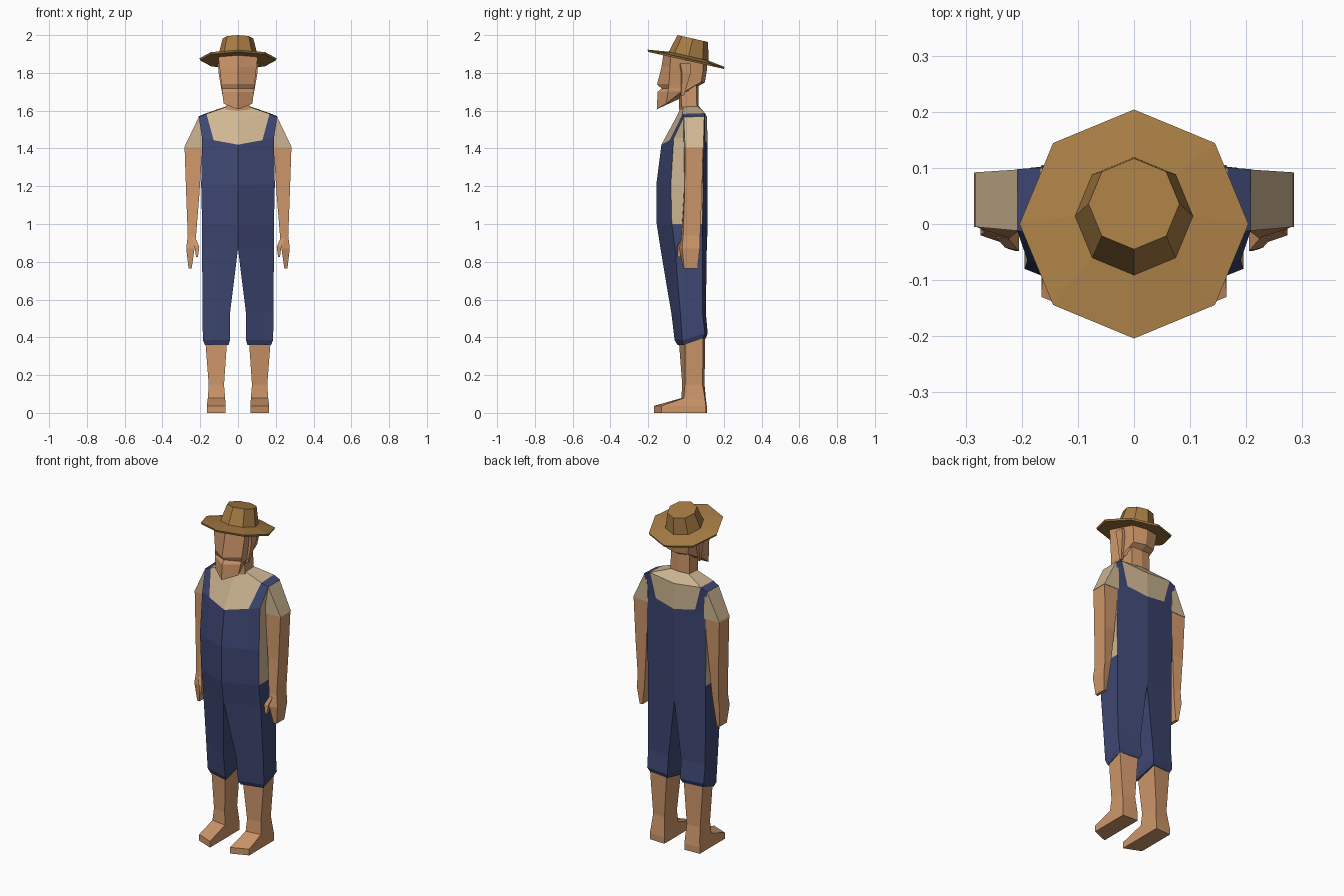
import bpy, bmesh, math


def material(name, rgb):
    m = bpy.data.materials.new(name)
    m.diffuse_color = (*rgb, 1)
    return m


SKIN = material("skin", (0.62, 0.31, 0.145))
SHIRT = material("cream shirt", (0.62, 0.47, 0.29))
DENIM = material("blue denim", (0.048, 0.063, 0.17))
STRAW = material("brown straw", (0.38, 0.20, 0.057))


def finish(name, bm, mats):
    bmesh.ops.remove_doubles(bm, verts=bm.verts, dist=0.0005)
    bmesh.ops.recalc_face_normals(bm, faces=bm.faces)
    me = bpy.data.meshes.new(name)
    bm.to_mesh(me)
    bm.free()
    for m in mats:
        me.materials.append(m)
    ob = bpy.data.objects.new(name, me)
    bpy.context.collection.objects.link(ob)
    return ob


def ring(zf, zb, xi, xo, fi, fo, bo, bi, dz=0.0, back=1.0):
    """Right-half section: inner front, outer front, outer back, inner back."""
    return [(xi, fi, zf), (xo, fo, zf + dz), (xo * back, bo, zb + dz), (xi, bi, zb)]


def with_strap(r, t=0.68):
    """Add strap-edge points on the front and back edges of a section."""
    mix = lambda a, b: tuple(p + (q - p) * t for p, q in zip(a, b))
    a, b, c, d = r
    return [a, mix(a, b), b, c, mix(d, c), d]


def loft(name, rings, mats, rule=lambda i, j: 0):
    """Skin the half sections together and mirror them across x = 0."""
    bm = bmesh.new()
    for s in (1, -1):
        vs = [[bm.verts.new((s * x, y, z)) for x, y, z in r] for r in rings]
        n = len(vs[0])
        for i in range(len(vs) - 1):
            for j in range(n):
                k = (j + 1) % n
                quad = [vs[i][j], vs[i][k], vs[i + 1][k], vs[i + 1][j]]
                if all(abs(v.co.x) < 1e-6 for v in quad):
                    continue
                bm.faces.new(quad).material_index = rule(i, j)
        bm.faces.new(vs[0]).material_index = rule(0, 0)
        bm.faces.new(vs[-1]).material_index = rule(len(vs) - 2, 0)
    return finish(name, bm, mats)


# Torso and trousers: denim with shirt side panels, yoke and straps
body = [with_strap(ring(*r)) for r in (
    (0.36, 0.395, 0.05, 0.175, -0.045, -0.012, 0.09, 0.105),
    (0.385, 0.42, 0.042, 0.186, -0.06, -0.02, 0.10, 0.115),
    (0.53, 0.53, 0.042, 0.188, -0.078, -0.03, 0.088, 0.105),
    (0.87, 0.87, 0.0, 0.19, -0.135, -0.058, 0.088, 0.11),
    (1.0, 1.0, 0.0, 0.19, -0.155, -0.075, 0.087, 0.115),
    (1.21, 1.21, 0.0, 0.195, -0.157, -0.08, 0.09, 0.115),
    (1.42, 1.42, 0.0, 0.19, -0.13, -0.065, 0.092, 0.115, 0.035))]
fm, bmid = (0.167, -0.018, 1.583), (0.167, 0.10, 1.587)
f0, b0 = (0, -0.06, 1.55), (0, 0.11, 1.57)
body += [
    [f0, fm, (0.208, -0.012, 1.566), (0.208, 0.098, 1.57), bmid, b0],
    [f0, fm, fm, bmid, bmid, b0],
    [(0, -0.035, 1.60)] + [(0.062, -0.015, 1.62)] * 2 + [(0.057, 0.06, 1.625)] * 2 + [(0, 0.067, 1.625)]]


def body_colour(i, j):
    if i < 4:
        return 0
    if i < 6:
        return 1 if j == 2 else 0
    if i == 6:
        return 0 if j in (1, 3) else 1
    return 0 if (i == 7 and j == 2) else 1


loft("overalls_and_shirt", body, [DENIM, SHIRT], body_colour)

# Bare lower legs and feet
loft("legs_and_feet", [ring(z, z, *r) for z, *r in (
    (0.0, 0.066, 0.165, -0.17, -0.13, 0.105, 0.11),
    (0.037, 0.066, 0.165, -0.17, -0.13, 0.105, 0.11),
    (0.078, 0.068, 0.16, -0.025, -0.012, 0.10, 0.105),
    (0.15, 0.074, 0.155, -0.02, -0.005, 0.088, 0.098),
    (0.41, 0.056, 0.175, -0.04, -0.005, 0.09, 0.102))], [SKIN])

# Sleeves
loft("sleeves", [ring(z, z, *r) for z, *r in (
    (1.405, 0.185, 0.285, -0.012, -0.005, 0.092, 0.095),
    (1.566, 0.19, 0.208, -0.012, -0.012, 0.097, 0.097))], [SHIRT])

# Arms tapering into hands, with thumbs
loft("arms_and_hands", [ring(z, z, *r) for z, *r in (
    (0.765, 0.245, 0.262, -0.015, -0.01, 0.062, 0.06),
    (0.87, 0.23, 0.274, -0.035, -0.02, 0.073, 0.065),
    (0.94, 0.222, 0.266, -0.025, -0.015, 0.075, 0.07),
    (1.15, 0.205, 0.274, -0.012, -0.008, 0.084, 0.08),
    (1.41, 0.188, 0.283, -0.01, -0.004, 0.09, 0.092))], [SKIN])
loft("thumbs", [ring(z, z, *r) for z, *r in (
    (0.825, 0.212, 0.222, -0.048, -0.045, -0.03, -0.03),
    (0.88, 0.205, 0.23, -0.048, -0.042, -0.015, -0.015),
    (0.925, 0.225, 0.245, -0.025, -0.025, 0.01, 0.01))], [SKIN])

# Neck
loft("neck", [ring(z, z, 0, *r) for z, *r in (
    (1.58, 0.063, -0.035, -0.02, 0.058, 0.066),
    (1.75, 0.06, -0.04, -0.03, 0.055, 0.065))], [SKIN])

# Head: pointed chin, mouth notch, nose, skull
loft("head", [ring(zf, zb, 0, *r) for zf, zb, *r in (
    (1.607, 1.665, 0.076, -0.155, -0.105, -0.03, -0.03, 0.03, 0.95),
    (1.70, 1.705, 0.084, -0.150, -0.095, 0.0, 0.06, 0.0, 0.95),
    (1.718, 1.73, 0.086, -0.130, -0.093, 0.04, 0.066, 0.0, 0.85),
    (1.74, 1.75, 0.088, -0.153, -0.09, 0.08, 0.10, 0.0, 0.8),
    (1.83, 1.81, 0.098, -0.130, -0.085, 0.09, 0.11, 0.0, 0.8),
    (1.895, 1.855, 0.106, -0.120, -0.08, 0.09, 0.11, 0.0, 0.8))], [SKIN])

# Ears
loft("ears", [ring(z, z, *r) for z, *r in (
    (1.68, 0.07, 0.082, -0.03, -0.025, -0.01, -0.01),
    (1.80, 0.07, 0.103, -0.035, -0.02, 0.025, 0.025),
    (1.85, 0.07, 0.106, -0.035, -0.03, 0.025, 0.025))], [SKIN])

# Hat: tilted octagonal brim and tapered crown
bm = bmesh.new()
loops = []
for radius, cy, z0 in ((0.2, 0, 1.866), (0.204, 0, 1.877), (0.105, 0.014, 1.892), (0.081, 0.036, 1.99)):
    loop = []
    for k in range(8):
        a = k * math.pi / 4
        y = cy + radius * math.cos(a)
        loop.append(bm.verts.new((radius * math.sin(a), y, z0 - 0.225 * y)))
    loops.append(loop)
for lo, hi in zip(loops, loops[1:]):
    for k in range(8):
        m = (k + 1) % 8
        bm.faces.new((lo[k], lo[m], hi[m], hi[k]))
bm.faces.new(loops[0])
bm.faces.new(loops[-1])
finish("straw_hat", bm, [STRAW])
